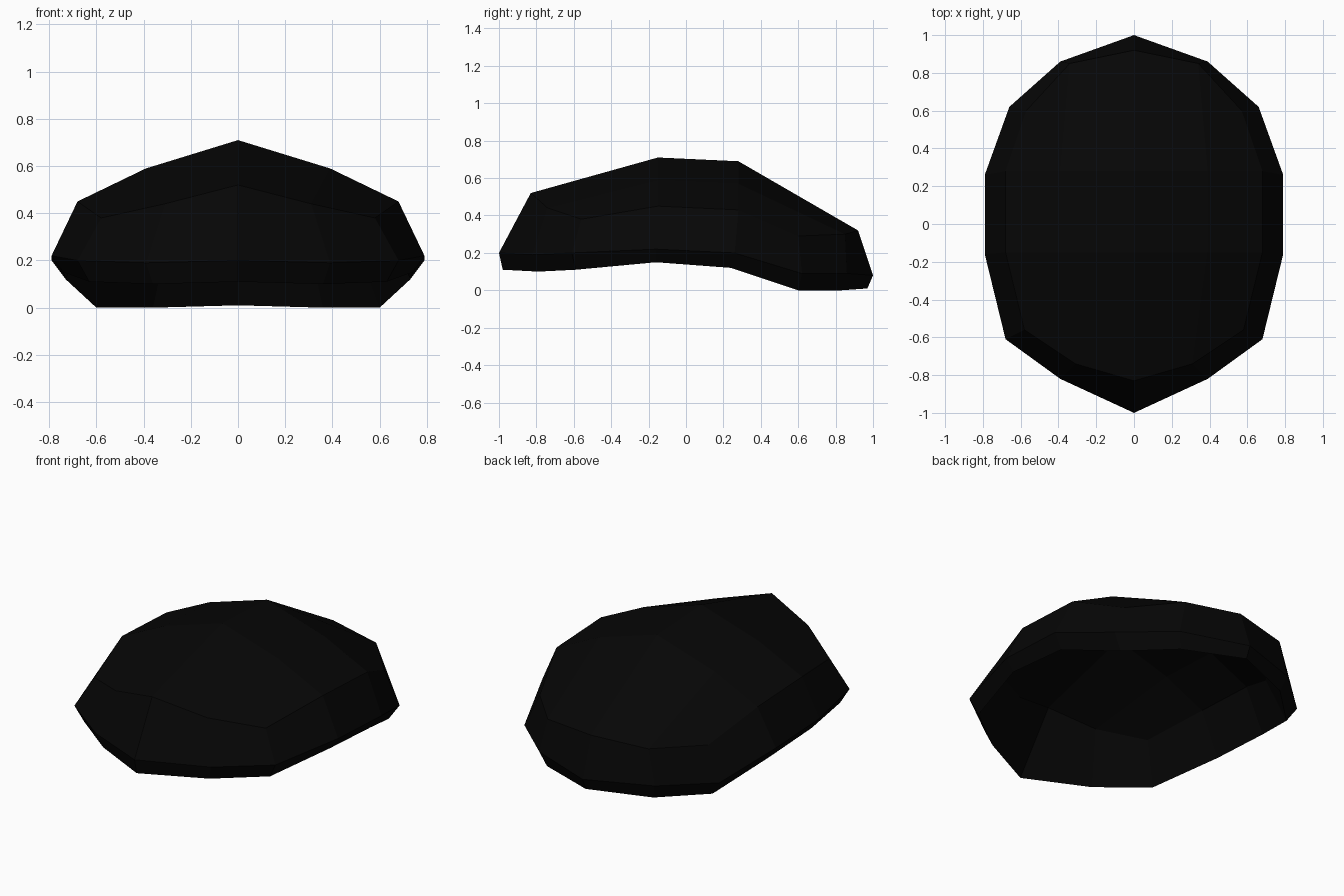
import bpy
import bmesh

if "Cube" in bpy.data.objects:
    bpy.data.objects.remove(bpy.data.objects["Cube"], do_unlink=True)

# Near-black shell colour
black = bpy.data.materials.new("matte_black")
black.use_nodes = True
colour = (0.0018, 0.0018, 0.0018, 1)
black.diffuse_color = colour
black.node_tree.nodes["Principled BSDF"].inputs["Base Color"].default_value = colour

# Half outlines, from the front centre round the side to the back centre
lower_edge = [(0, -.98, .11), (.36, -.79, .1), (.63, -.59, .11), (.74, -.16, .15),
              (.73, .24, .12), (.6, .6, 0), (.36, .83, 0), (0, .97, .01)]
wide_rim = [(0, -1, .2), (.39, -.82, .19), (.68, -.61, .2), (.79, -.16, .22),
            (.79, .26, .2), (.66, .62, .09), (.39, .86, .09), (0, 1, .08)]
crease = [(0, -.83, .52), (.31, -.74, .44), (.58, -.56, .38), (.68, -.15, .45),
          (.68, .28, .43), (.57, .6, .29), (.34, .85, .3), (0, .92, .32)]
crown = [(0, -.15, .71), (.39, -.15, .59), (0, .28, .69), (.39, .28, .57)]

bm = bmesh.new()


def add_points(points):
    return [bm.verts.new(p) for p in points]


def inset(points):
    """Shrink points towards the inside by the wall thickness."""
    return [(x * .89, y * .89, z * .87) for x, y, z in points]


def band(a, b):
    """Join two outlines with a strip of quads."""
    for i in range(len(a) - 1):
        bm.faces.new((a[i], a[i + 1], b[i + 1], b[i]))


def cap(ring, top):
    """Fill the area inside a crease with a grid of quads."""
    rows = [ring[:3], top[:2] + [ring[3]], top[2:] + [ring[4]], ring[:4:-1]]
    for row, following in zip(rows, rows[1:]):
        band(row, following)


# Outer wall, crown and hollow underside
edge, rim = add_points(lower_edge), add_points(wide_rim)
outer = add_points(crease)
inner = add_points(inset(crease))
band(edge, rim)
band(rim, outer)
cap(outer, add_points(crown))
band(inner, edge)
cap(inner, add_points(inset(crown)))

# Mirror the half across the centre plane and weld it
half = bm.verts[:] + bm.edges[:] + bm.faces[:]
bmesh.ops.mirror(bm, geom=half, axis='X', merge_dist=.001)
bmesh.ops.remove_doubles(bm, verts=bm.verts[:], dist=.001)
bmesh.ops.recalc_face_normals(bm, faces=bm.faces[:])

mesh = bpy.data.meshes.new("domed_shell")
bm.to_mesh(mesh)
bm.free()
mesh.materials.append(black)
shell = bpy.data.objects.new("domed_shell", mesh)
bpy.context.collection.objects.link(shell)
